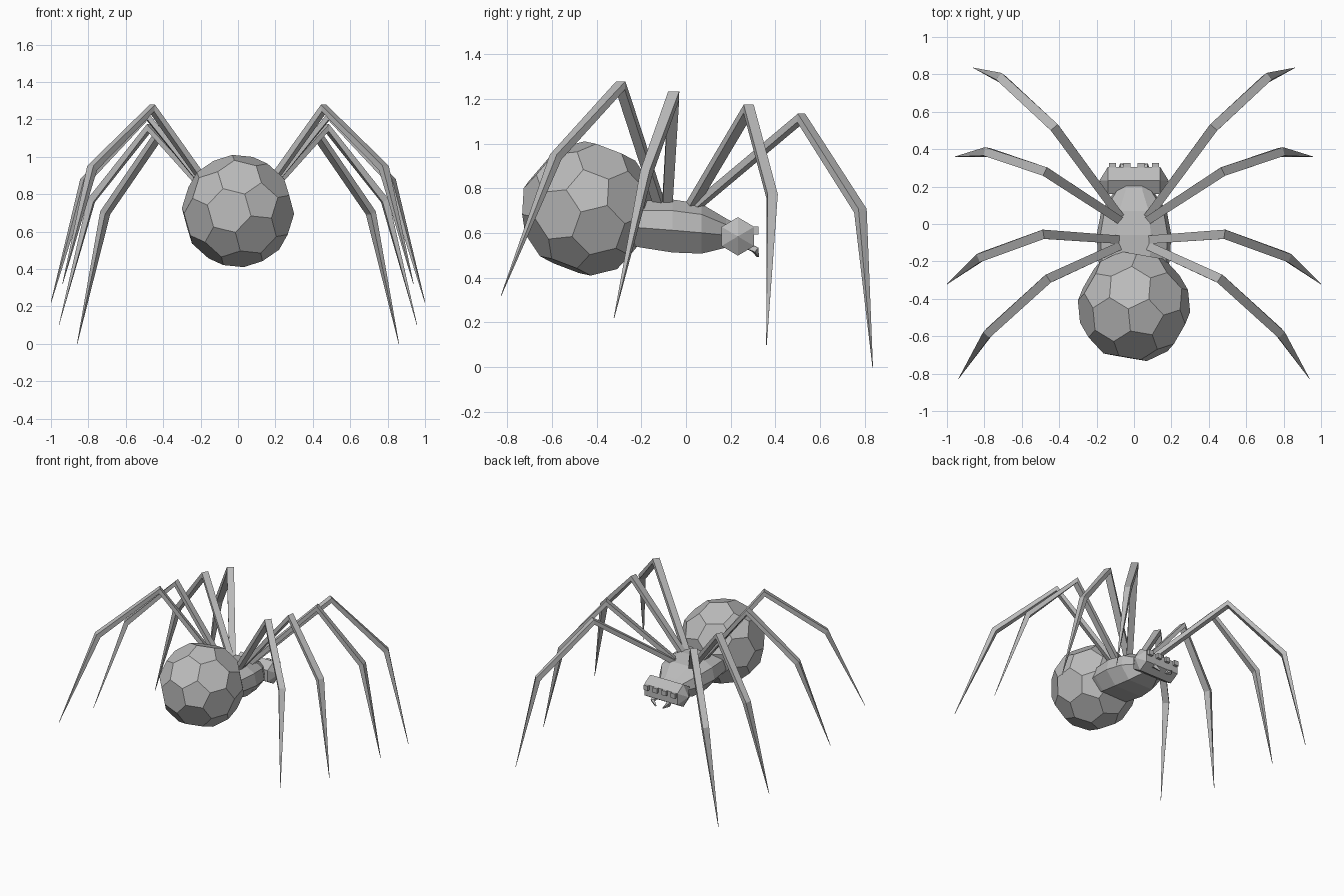
import bpy, bmesh, math
from mathutils import Vector, Euler

if "Cube" in bpy.data.objects:
    bpy.data.objects.remove(bpy.data.objects["Cube"])

grey = bpy.data.materials.new("grey")
grey.diffuse_color = (0.5, 0.5, 0.5, 1)
grey.use_nodes = True
grey.node_tree.nodes["Principled BSDF"].inputs["Base Color"].default_value = grey.diffuse_color


def finish(name, bm):
    bmesh.ops.recalc_face_normals(bm, faces=bm.faces[:])
    me = bpy.data.meshes.new(name)
    bm.to_mesh(me)
    bm.free()
    me.materials.append(grey)
    ob = bpy.data.objects.new(name, me)
    bpy.context.collection.objects.link(ob)
    return ob


def loft(name, rings):
    """Skin a list of equal-length point rings and cap both ends."""
    bm = bmesh.new()
    vs = [[bm.verts.new(p) for p in r] for r in rings]
    n = len(vs[0])
    for a, b in zip(vs, vs[1:]):
        for i in range(n):
            j = (i + 1) % n
            bm.faces.new((a[i], a[j], b[j], b[i]))
    bm.faces.new(vs[0])
    bm.faces.new(vs[-1])
    return finish(name, bm)


def limb(name, points, widths, heights):
    """Four-sided bent bar: widths are sideways, heights in the bending plane."""
    pts = [Vector(p) for p in points]
    rings = []
    for i, p in enumerate(pts):
        d_in = (p - pts[max(i - 1, 0)]).normalized()
        d_out = (pts[min(i + 1, len(pts) - 1)] - p).normalized()
        t = (d_in + d_out).normalized()
        side = t.cross(Vector((0, 0, 1))).normalized()
        up = side.cross(t)
        s, u = side * widths[i], up * heights[i]
        rings.append([p + s + u, p - s + u, p - s - u, p + s - u])
    return loft(name, rings)


# Abdomen: ball of pentagons and hexagons, from an icosahedron's edge thirds
ico = bmesh.new()
bmesh.ops.create_icosphere(ico, subdivisions=1, radius=1)
turn = Euler((math.radians(14), math.radians(10), math.radians(8)))
ball = bmesh.new()
for e in ico.edges:
    a, b = e.verts[0].co, e.verts[1].co
    for f in (1 / 3, 2 / 3):
        p = a.lerp(b, f).normalized() * 0.302
        p.rotate(turn)
        ball.verts.new(p + Vector((0, -0.44, 0.71)))
ico.free()
bmesh.ops.convex_hull(ball, input=ball.verts[:])
bmesh.ops.dissolve_limit(ball, angle_limit=math.radians(3),
                         verts=ball.verts[:], edges=ball.edges[:])
finish("abdomen", ball)

# Thorax: eight-sided body narrowing to the neck (y, bottom, top, half width)
stations = [(-0.32, 0.56, 0.73, 0.16), (-0.20, 0.535, 0.745, 0.19),
            (-0.06, 0.513, 0.75, 0.20), (0.07, 0.508, 0.73, 0.175),
            (0.18, 0.535, 0.665, 0.10), (0.23, 0.54, 0.64, 0.09)]
rings = []
for y, lo, hi, w in stations:
    half = [(0.45 * w, hi), (0.9 * w, lo + 0.79 * (hi - lo)),
            (w, lo + 0.42 * (hi - lo)), (0.6 * w, lo)]
    rings.append([(x, y, z) for x, z in half] + [(-x, y, z) for x, z in half[::-1]])
loft("thorax", rings)

# Head: six-sided bar lying across the neck with pointed ends
head = bmesh.new()
ends = []
for x in (-0.14, 0.14):
    ends.append([head.verts.new((x, 0.232 + 0.084 * math.sin(k * math.pi / 3),
                                 0.585 + 0.086 * math.cos(k * math.pi / 3)))
                 for k in range(6)])
tips = [head.verts.new((x, 0.232, 0.585)) for x in (-0.185, 0.185)]
for k in range(6):
    j = (k + 1) % 6
    head.faces.new((ends[0][k], ends[0][j], ends[1][j], ends[1][k]))
    for ring, tip in zip(ends, tips):
        head.faces.new((ring[k], ring[j], tip))
finish("head", head)

# Eyes: a row of four small blocks
for i, x in enumerate((-0.115, -0.038, 0.038, 0.115)):
    eye = bmesh.new()
    bmesh.ops.create_cube(eye, size=0.036)
    bmesh.ops.translate(eye, verts=eye.verts[:], vec=(x, 0.307, 0.612))
    finish(f"eye_{i + 1}", eye)

# Legs: hip, knee, ankle and tip of the right side, mirrored to the left
legs = {
    "front_leg": [(0.06, 0.02, 0.70), (0.425, 0.515, 1.115), (0.71, 0.78, 0.70), (0.86, 0.835, 0.0)],
    "second_leg": [(0.06, 0.01, 0.70), (0.475, 0.28, 1.155), (0.785, 0.385, 0.765), (0.957, 0.36, 0.10)],
    "third_leg": [(0.06, -0.085, 0.70), (0.485, -0.055, 1.215), (0.82, -0.177, 0.87), (1.0, -0.322, 0.22)],
    "back_leg": [(0.06, -0.11, 0.70), (0.46, -0.293, 1.26), (0.78, -0.583, 0.94), (0.938, -0.827, 0.32)],
}
# Fangs: short hooks bending inward under the head
fang = [(0.055, 0.27, 0.545), (0.065, 0.31, 0.525), (0.03, 0.322, 0.495)]
for side, s in (("right", 1), ("left", -1)):
    for name, pts in legs.items():
        limb(f"{side}_{name}", [(s * x, y, z) for x, y, z in pts],
             (0.022, 0.025, 0.023, 0.001), (0.017, 0.019, 0.018, 0.001))
    limb(f"{side}_fang", [(s * x, y, z) for x, y, z in fang],
         (0.013, 0.013, 0.004), (0.013, 0.013, 0.004))
